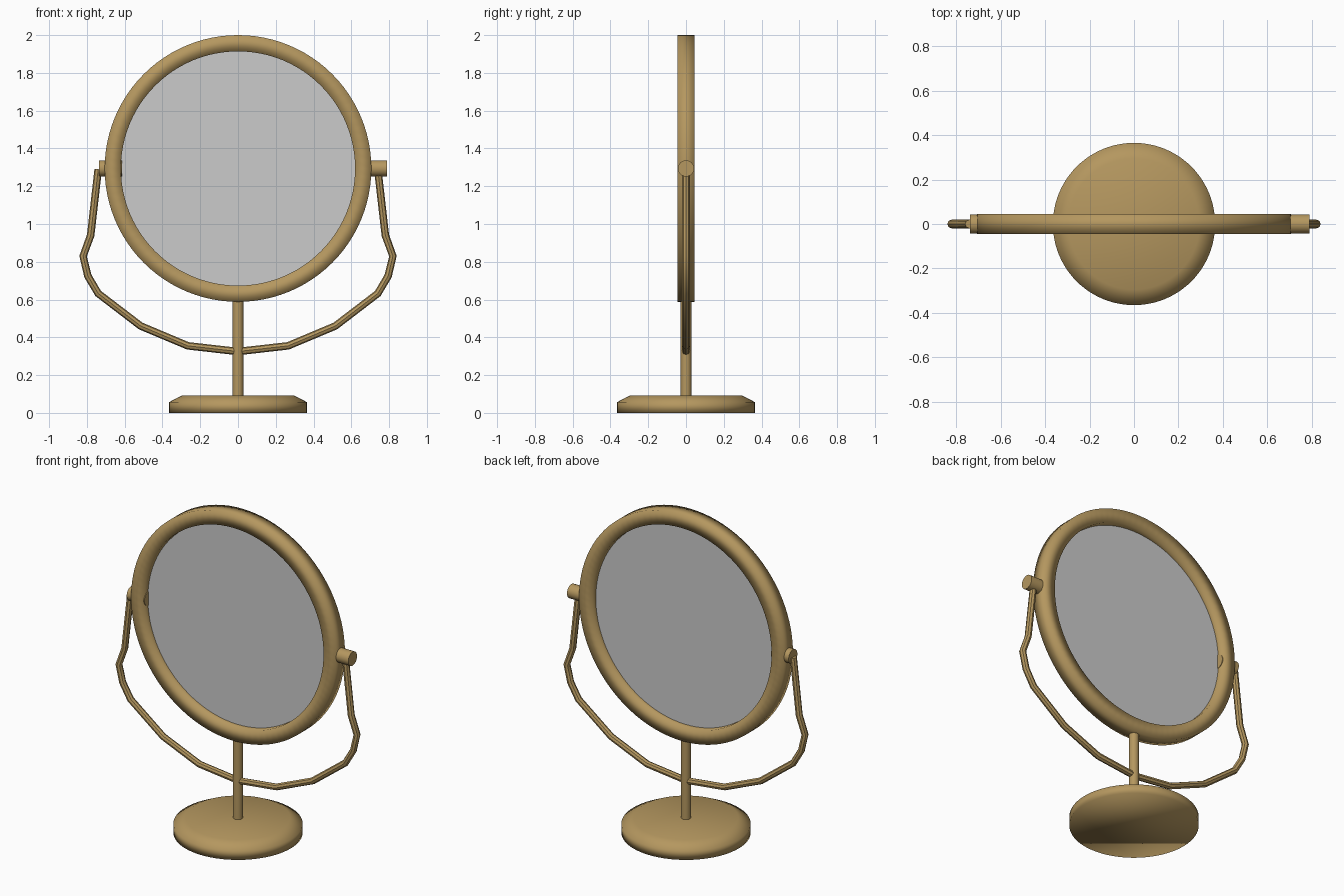
import bpy, bmesh, math
from mathutils import Vector

cube = bpy.data.objects.get("Cube")
if cube:
    bpy.data.objects.remove(cube, do_unlink=True)


def make_material(name, color, metallic=0.0):
    mat = bpy.data.materials.new(name)
    mat.use_nodes = True
    mat.diffuse_color = color
    mat.node_tree.nodes["Principled BSDF"].inputs["Base Color"].default_value = color
    return mat


brass = make_material("antique brass", (0.46, 0.31, 0.115, 1))
glass = make_material("mirror grey", (0.6, 0.6, 0.6, 1))


def add_mesh(name, bm, mat, smooth=True):
    bmesh.ops.recalc_face_normals(bm, faces=bm.faces)
    for face in bm.faces:
        face.smooth = smooth
    mesh = bpy.data.meshes.new(name)
    bm.to_mesh(mesh)
    bm.free()
    mesh.materials.append(mat)
    obj = bpy.data.objects.new(name, mesh)
    bpy.context.collection.objects.link(obj)
    return obj


def smooth_by_angle(obj):
    bpy.ops.object.select_all(action='DESELECT')
    obj.select_set(True)
    bpy.context.view_layer.objects.active = obj
    bpy.ops.object.shade_smooth_by_angle(angle=math.radians(40))


def cylinder(name, start, end, radius, mat, sides=32):
    start, end = Vector(start), Vector(end)
    bm = bmesh.new()
    bmesh.ops.create_cone(bm, cap_ends=True, segments=sides, radius1=radius,
                          radius2=radius, depth=(end - start).length)
    obj = add_mesh(name, bm, mat)
    obj.location = (start + end) / 2
    obj.rotation_mode = 'QUATERNION'
    obj.rotation_quaternion = (end - start).to_track_quat('Z', 'Y')
    smooth_by_angle(obj)
    return obj


def lathe(name, profile, mat, axis, center, closed, steps=96):
    """Spin a profile of points lying in the XZ or XY plane."""
    bm = bmesh.new()
    verts = [bm.verts.new(p) for p in profile]
    edges = [bm.edges.new(pair) for pair in zip(verts, verts[1:])]
    if closed:
        edges.append(bm.edges.new((verts[-1], verts[0])))
    bmesh.ops.spin(bm, geom=verts + edges, cent=center, axis=axis,
                   angle=math.tau, steps=steps, use_duplicate=False)
    bmesh.ops.remove_doubles(bm, verts=bm.verts, dist=1e-4)
    if not closed:
        bmesh.ops.holes_fill(bm, edges=[e for e in bm.edges if e.is_boundary], sides=0)
    return add_mesh(name, bm, mat)


CENTER_Z = 1.294
OUTER, INNER, HALF_DEPTH = 0.706, 0.62, 0.044

# Base: soft chamfered disc
lathe("base", [(0.365, 0, 0), (0.365, 0, 0.057), (0.295, 0, 0.093)],
      brass, (0, 0, 1), (0, 0, 0), closed=False)

# Post from the base to the frame
cylinder("post", (0, 0, 0.08), (0, 0, CENTER_Z - OUTER + 0.02), 0.028, brass)

# Round frame with a thin two-sided mirror in its middle
lathe("mirror_frame",
      [(r, y, CENTER_Z) for r, y in ((INNER, -HALF_DEPTH), (OUTER, -HALF_DEPTH),
                                     (OUTER, HALF_DEPTH), (INNER, HALF_DEPTH))],
      brass, (0, 1, 0), (0, 0, CENTER_Z), closed=True)
cylinder("mirror_glass", (0, -0.002, CENTER_Z), (0, 0.002, CENTER_Z),
         INNER + 0.01, glass, sides=96)

# Pivot pins, the left one reaching further out
cylinder("left_pivot", (0.67, 0, CENTER_Z), (0.79, 0, CENTER_Z), 0.043, brass)
cylinder("right_pivot", (-0.737, 0, CENTER_Z), (-0.615, 0, CENTER_Z), 0.043, brass)

# Curved yoke arm, mirrored about the post
half = [(0.74, 1.29), (0.78, 0.94), (0.82, 0.83), (0.795, 0.725),
        (0.74, 0.632), (0.515, 0.46), (0.265, 0.355)]
path = half + [(0, 0.325)] + [(-x, z) for x, z in reversed(half)]
curve = bpy.data.curves.new("yoke_arm", 'CURVE')
curve.dimensions = '3D'
curve.bevel_depth = 0.02
curve.bevel_resolution = 2
curve.use_fill_caps = True
spline = curve.splines.new('POLY')
spline.points.add(len(path) - 1)
for point, (x, z) in zip(spline.points, path):
    point.co = (x, 0, z, 1)
curve.materials.append(brass)
arm = bpy.data.objects.new("yoke_arm", curve)
bpy.context.collection.objects.link(arm)
bpy.ops.object.select_all(action='DESELECT')
arm.select_set(True)
bpy.context.view_layer.objects.active = arm
bpy.ops.object.convert(target='MESH')
smooth_by_angle(bpy.context.object)
